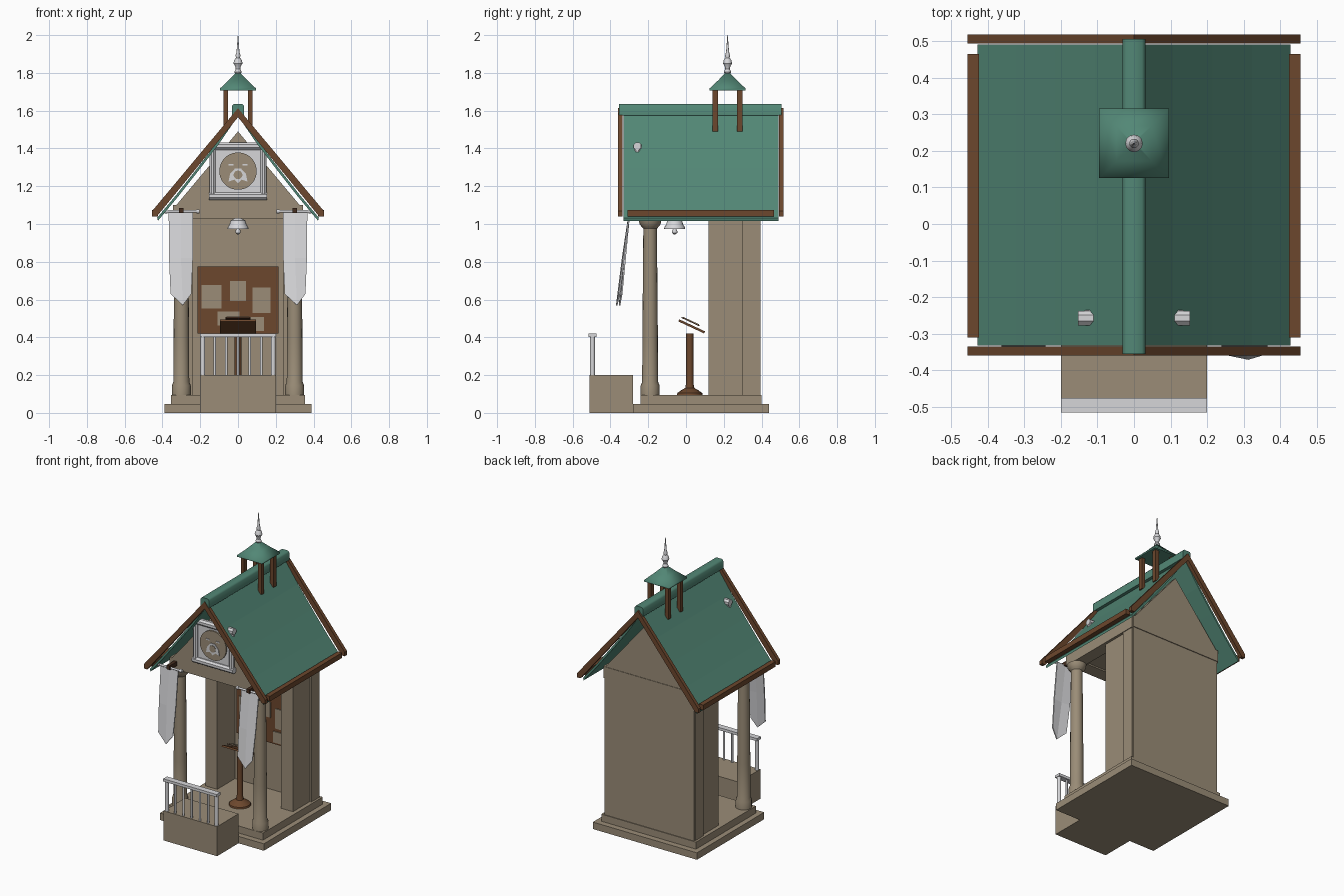
import bpy, bmesh, math
from mathutils import Matrix

if "Cube" in bpy.data.objects:
    bpy.data.objects.remove(bpy.data.objects["Cube"])


def material(name, rgb):
    m = bpy.data.materials.new(name)
    m.diffuse_color = (*rgb, 1)
    m.use_nodes = True
    m.node_tree.nodes["Principled BSDF"].inputs["Base Color"].default_value = m.diffuse_color
    return m


STONE = material("tan stone", (0.325, 0.265, 0.185))
GREEN = material("green roof", (0.085, 0.243, 0.18))
WOOD = material("brown wood", (0.15, 0.063, 0.026))
DARK = material("dark wood", (0.06, 0.027, 0.014))
WHITE = material("pale grey", (0.67, 0.67, 0.69))


def finish(name, bm, mat, smooth=0):
    """Make an object; smooth is the sharp-edge angle in degrees, 0 is flat."""
    bmesh.ops.recalc_face_normals(bm, faces=bm.faces)
    me = bpy.data.meshes.new(name)
    bm.to_mesh(me)
    bm.free()
    me.materials.append(mat)
    ob = bpy.data.objects.new(name, me)
    bpy.context.collection.objects.link(ob)
    if smooth:
        bpy.ops.object.select_all(action='DESELECT')
        ob.select_set(True)
        bpy.context.view_layer.objects.active = ob
        bpy.ops.object.shade_smooth_by_angle(angle=math.radians(smooth))
    return ob


def box(name, x, y, z, mat):
    """Box from (min, max) pairs."""
    bm = bmesh.new()
    bmesh.ops.create_cube(bm, size=1)
    for v in bm.verts:
        v.co = [r[0] + (c + 0.5) * (r[1] - r[0]) for c, r in zip(v.co, (x, y, z))]
    return finish(name, bm, mat)


def prism(name, pts, y0, y1, mat, smooth=0):
    """Outline in x, z pulled along y."""
    bm = bmesh.new()
    a, b = ([bm.verts.new((x, y, z)) for x, z in pts] for y in (y0, y1))
    bm.faces.new(a)
    bm.faces.new(b)
    for i in range(len(pts)):
        bm.faces.new((a[i - 1], a[i], b[i], b[i - 1]))
    return finish(name, bm, mat, smooth)


def lathe(name, profile, x, y, mat, n=16, turn=0.0, smooth=35):
    """Radius, height profile turned about a vertical axis."""
    bm = bmesh.new()
    rings = [[bm.verts.new((x + r * math.cos(turn + math.tau * i / n),
                            y + r * math.sin(turn + math.tau * i / n), z))
              for i in range(n)] for r, z in profile]
    for a, b in zip(rings, rings[1:]):
        for i in range(n):
            bm.faces.new((a[i], a[(i + 1) % n], b[(i + 1) % n], b[i]))
    bm.faces.new(rings[0])
    bm.faces.new(rings[-1])
    return finish(name, bm, mat, smooth)


def rod(name, centre, length, radius, axis, mat, n=12):
    bm = bmesh.new()
    bmesh.ops.create_cone(bm, cap_ends=True, segments=n, radius1=radius,
                          radius2=radius, depth=length)
    rot = {'X': Matrix.Rotation(math.pi / 2, 4, 'Y'),
           'Y': Matrix.Rotation(math.pi / 2, 4, 'X'), 'Z': Matrix()}[axis]
    bm.transform(Matrix.Translation(centre) @ rot @ Matrix.Rotation(math.pi / n, 4, 'Z'))
    return finish(name, bm, mat, 35)


# Stepped base and floor
box("base_lower", (-0.39, 0.39), (-0.28, 0.44), (0, 0.047), STONE)
box("base_upper", (-0.355, 0.355), (-0.24, 0.40), (0.047, 0.095), STONE)

# Projecting front platform with railing
box("front_platform", (-0.2, 0.2), (-0.51, -0.28), (0, 0.2), STONE)
box("railing_top", (-0.2, 0.2), (-0.515, -0.475), (0.402, 0.42), WHITE)
for i in range(7):
    end = i in (0, 6)
    rod("railing_post", (-0.186 + 0.062 * i, -0.495, 0.302), 0.206,
        0.013 if end else 0.007, 'Z', WHITE)

# Back wall, side piers and front columns
box("back_wall", (-0.335, 0.335), (0.31, 0.395), (0.09, 1.03), STONE)
for s in (-1, 1):
    box("side_pier", sorted((s * 0.24, s * 0.328)), (0.12, 0.315), (0.09, 1.03), STONE)
    box("corner_pilaster", sorted((s * 0.30, s * 0.34)), (0.30, 0.385), (0.09, 1.025), STONE)
    lathe("front_column", [(0.05, 0.09), (0.05, 0.145), (0.042, 0.165), (0.041, 0.4),
                           (0.036, 0.975), (0.045, 0.985), (0.056, 1.0), (0.06, 1.02)],
          s * 0.3, -0.19, STONE)
    box("side_beam", sorted((s * 0.26, s * 0.345)), (-0.235, 0.39), (1.02, 1.098), STONE)

# Entablature, ceiling and gables
box("front_beam", (-0.345, 0.345), (-0.24, -0.15), (1.03, 1.1), STONE)
box("back_beam", (-0.338, 0.338), (0.32, 0.4), (1.022, 1.1), STONE)
box("ceiling", (-0.27, 0.27), (-0.16, 0.33), (1.04, 1.06), STONE)
gable = [(-0.335, 1.09), (0.335, 1.09), (0, 1.49)]
prism("front_gable", gable, -0.24, -0.20, STONE)
prism("back_gable", gable, 0.36, 0.397, STONE)

# Roof of four boards per slope, slightly flared towards the eaves
top = [(0, 1.588), (0.107, 1.437), (0.215, 1.296), (0.322, 1.160), (0.428, 1.033)]
for s in (-1, 1):
    outline = [(s * x, z) for x, z in top] + [(s * max(0, x - 0.004), z - 0.016)
                                              for x, z in reversed(top)]
    prism("roof_slope", outline, -0.332, 0.49, GREEN)
    # Rafters on both ends and beam along the eave
    for y in (-0.347, 0.505):
        prism("end_rafter", [(0, 1.613), (s * 0.455, 1.068), (s * 0.455, 1.04),
                             (s * 0.43, 1.04), (0, 1.565)], y - 0.012, y + 0.012, WOOD)
    box("eave_beam", sorted((s * 0.423, s * 0.455)), (-0.31, 0.465), (1.04, 1.075), WOOD)
prism("ridge_cap", [(-0.031, 1.575), (0.031, 1.575), (0.031, 1.626), (0.022, 1.636),
                    (-0.022, 1.636), (-0.031, 1.626)], -0.355, 0.505, GREEN, 60)

# Small roof turret with finial
for x in (-0.065, 0.065):
    for y in (0.155, 0.285):
        box("turret_post", (x - 0.013, x + 0.013), (y - 0.014, y + 0.014), (1.49, 1.715), WOOD)
q = math.sqrt(2)
lathe("turret_roof", [(0.095 * q, 1.708), (0.095 * q, 1.718), (0.048 * q, 1.762),
                      (0.006, 1.808)], 0, 0.22, GREEN, 4, math.pi / 4, 75)
lathe("finial", [(0.012, 1.79), (0.02, 1.805), (0.012, 1.82), (0.015, 1.835),
                 (0.024, 1.85), (0.02, 1.868), (0.011, 1.88), (0.013, 1.893),
                 (0.008, 1.91), (0.001, 2.0)], 0, 0.22, WHITE, 12)

# Gable plaque: panel, bar frame and emblem disc
box("plaque_panel", (-0.135, 0.135), (-0.258, -0.235), (1.14, 1.42), WHITE)
for z in (1.148, 1.412):
    rod("plaque_rail", (0, -0.257, z), 0.306, 0.0215, 'X', WHITE, 8)
for x in (-0.135, 0.135):
    rod("plaque_stile", (x, -0.258, 1.28), 0.26, 0.017, 'Z', WHITE, 8)
rod("emblem_disc", (0, -0.262, 1.28), 0.012, 0.099, 'Y', STONE, 32)
prism("emblem_inlay", [(-0.05, 1.225), (-0.02, 1.235), (0, 1.215), (0.02, 1.235), (0.05, 1.225),
                       (0.042, 1.265), (0.015, 1.295), (-0.015, 1.295), (-0.042, 1.265)],
      -0.272, -0.267, WHITE)
rod("emblem_centre", (0, -0.272, 1.26), 0.006, 0.023, 'Y', STONE, 16)
for s in (-1, 1):
    box("emblem_bar", sorted((s * 0.025, s * 0.05)), (-0.272, -0.267), (1.31, 1.318), WHITE)

# Hanging banners on rods, one swinging out a little further
for s, lean in ((-1, 0.095), (1, 0.125)):
    rod("banner_rod", (s * 0.297, -0.305, 1.067), 0.165, 0.007, 'X', WHITE)
    for x in (0.212, 0.38):
        rod("rod_knob", (s * x, -0.305, 1.067), 0.016, 0.011, 'X', WHITE)
    box("banner_bracket", (s * 0.3 - 0.012, s * 0.3 + 0.012), (-0.32, -0.23), (1.058, 1.086), DARK)
    bm = bmesh.new()
    rows = [(0.065, 1.062, 1.062), (0.063, 0.82, 0.82), (0.055, 0.63, 0.57)]
    grid = []
    for half, edge_z, mid_z in rows:
        row = []
        for c in (-1, 0, 1):
            z = mid_z if c == 0 else edge_z
            y = -0.303 - lean * (1.065 - z) - (0.006 if c == 0 and z < 1 else 0)
            tip = 0.01 if z < 0.6 else 0
            row.append(bm.verts.new((s * 0.302 + c * half + tip, y, z)))
        grid.append(row)
    for a, b in zip(grid, grid[1:]):
        for i in range(2):
            bm.faces.new((a[i], b[i], b[i + 1], a[i + 1]))
    banner = finish("banner", bm, WHITE)
    mod = banner.modifiers.new("thickness", 'SOLIDIFY')
    mod.thickness = 0.008

# Bell under the ceiling
lathe("bell", [(0.056, 0.974), (0.054, 0.984), (0.045, 0.997), (0.039, 1.018), (0.022, 1.028),
               (0.01, 1.045)], 0, -0.06, WHITE, 20)
lathe("bell_clapper", [(0.004, 0.945), (0.014, 0.953), (0.014, 0.963), (0.006, 0.978)],
      0, -0.06, WHITE, 12)

# Notice board with pinned sheets
box("notice_board", (-0.215, 0.215), (0.29, 0.312), (0.42, 0.775), WOOD)
for x, z, w, h in ((-0.14, 0.615, 0.105, 0.125), (0, 0.645, 0.085, 0.105),
                   (0.125, 0.597, 0.095, 0.135), (-0.05, 0.5, 0.115, 0.075),
                   (0.1, 0.47, 0.075, 0.075)):
    box("pinned_sheet", (x - w / 2, x + w / 2), (0.284, 0.291), (z - h / 2, z + h / 2), STONE)

# Lectern with sloping desk and book
lathe("lectern_stand", [(0.07, 0.09), (0.066, 0.105), (0.045, 0.12), (0.024, 0.132),
                        (0.019, 0.16), (0.019, 0.42)], 0, 0.02, WOOD)
tilt = Matrix.Rotation(math.radians(-25), 4, 'X')
for name, hx, hy, th, y, z, mat in (("lectern_desk", 0.095, 0.075, 0.012, 0.03, 0.458, WOOD),
                                    ("book_cover", 0.065, 0.053, 0.005, 0.024, 0.483, DARK),
                                    ("book_pages", 0.060, 0.048, 0.004, 0.026, 0.487, STONE)):
    ob = box(name, (-hx, hx), (-hy, hy), (-th / 2, th / 2), mat)
    ob.data.transform(Matrix.Translation((0, y, z)) @ tilt)
